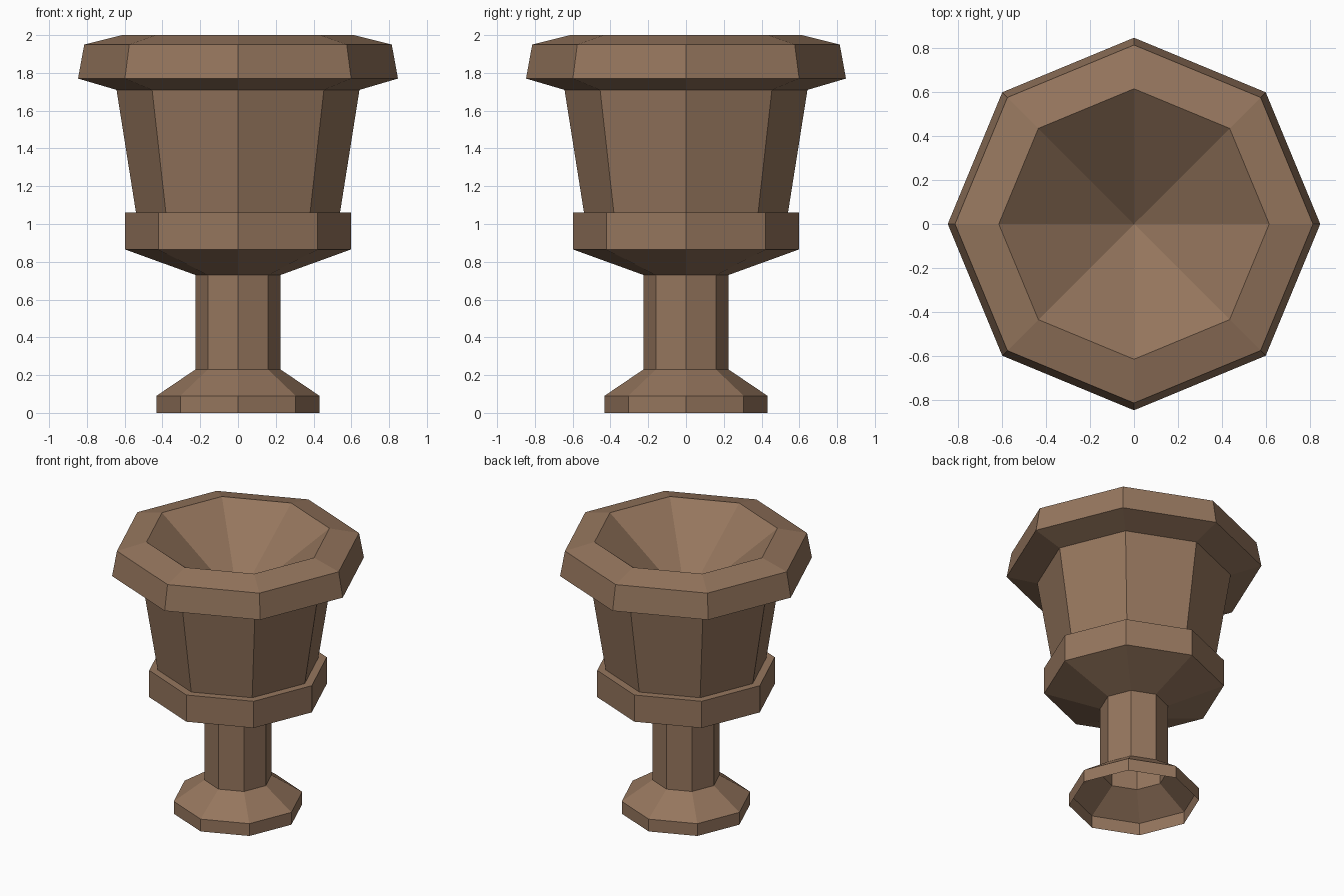
import bpy, bmesh
from math import cos, sin, tau

if "Cube" in bpy.data.objects:
    bpy.data.objects.remove(bpy.data.objects["Cube"])

SIDES = 8

clay = bpy.data.materials.new("brown_clay")
clay.diffuse_color = (0.30, 0.18, 0.11, 1)
clay.use_nodes = True
clay.node_tree.nodes["Principled BSDF"].inputs["Base Color"].default_value = clay.diffuse_color


def lathe(name, profile):
    """Spin an (radius, z) profile, listed from the outside bottom up, into flat facets."""
    bm = bmesh.new()
    rings = []
    for r, z in profile:
        if r == 0:
            rings.append([bm.verts.new((0, 0, z))] * SIDES)
        else:
            rings.append([bm.verts.new((r * cos(tau * k / SIDES), r * sin(tau * k / SIDES), z))
                          for k in range(SIDES)])
    for low, high in zip(rings, rings[1:]):
        for k in range(SIDES):
            n = (k + 1) % SIDES
            corners = [low[k], low[n], high[n], high[k]]
            bm.faces.new(list(dict.fromkeys(corners)))
    mesh = bpy.data.meshes.new(name)
    bm.to_mesh(mesh)
    bm.free()
    mesh.materials.append(clay)
    obj = bpy.data.objects.new(name, mesh)
    bpy.context.collection.objects.link(obj)
    return obj


# Hollow foot, open underneath
lathe("foot", [(0.432, 0), (0.432, 0.09), (0.225, 0.23)])

# Hollow stem
lathe("stem", [(0.225, 0.23), (0.225, 0.73)])

# Lower band with sloping underside and narrow ledge
lathe("lower_band", [(0.225, 0.73), (0.597, 0.865), (0.597, 1.06), (0.54, 1.06)])

# Flared wall of the bowl
lathe("bowl_wall", [(0.54, 1.06), (0.643, 1.71)])

# Heavy rim and the pointed hollow inside it
lathe("rim", [(0.643, 1.71), (0.847, 1.77), (0.814, 1.95), (0.615, 2.0)])
lathe("bowl_hollow", [(0.615, 2.0), (0, 1.52)])
